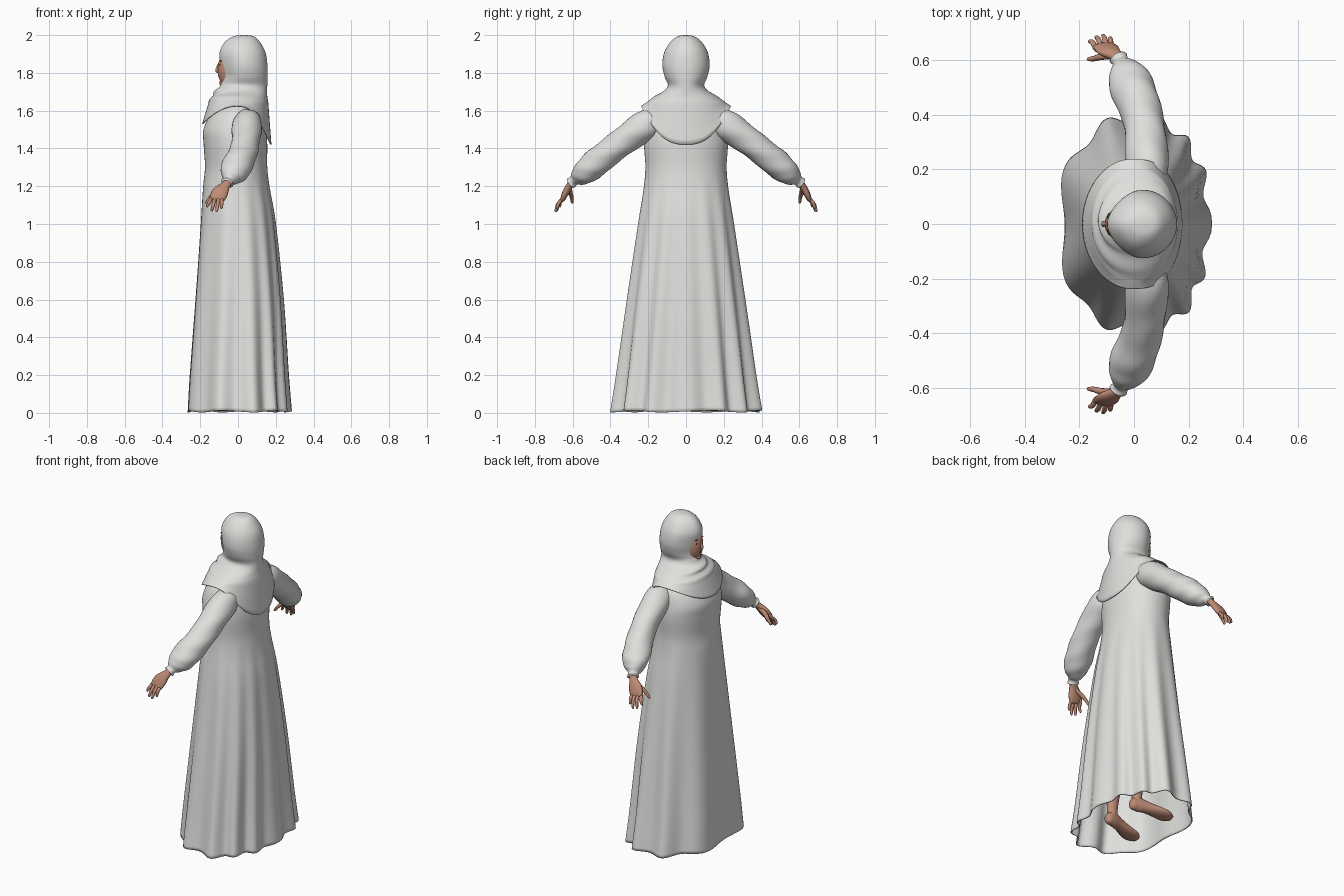
import bpy, bmesh
from math import sin, cos, pi, copysign
from mathutils import Vector

cube = bpy.data.objects.get("Cube")
if cube:
    bpy.data.objects.remove(cube)


def material(name, rgb):
    m = bpy.data.materials.new(name)
    m.use_nodes = True
    col = (*rgb, 1)
    m.diffuse_color = col
    bsdf = m.node_tree.nodes["Principled BSDF"]
    bsdf.inputs["Base Color"].default_value = col
    bsdf.inputs["Roughness"].default_value = 0.8
    return m


CLOTH = material("light grey cloth", (0.74, 0.74, 0.72))
SKIN = material("warm skin", (0.52, 0.26, 0.18))
LIPS = material("rose lips", (0.4, 0.13, 0.1))
DARK = material("dark brown", (0.05, 0.03, 0.02))


def smooth_rows(rows, n):
    """Catmull-Rom interpolation through tuples of numbers."""
    rows = [Vector(r) for r in rows]
    out = []
    for i in range(len(rows) - 1):
        a, b, c, d = (rows[max(0, min(len(rows) - 1, i + k))] for k in (-1, 0, 1, 2))
        for j in range(n):
            t = j / n
            out.append(b + (c - a) * (t / 2) + (a * 2 - b * 5 + c * 4 - d) * (t * t / 2)
                       + (b * 3 - a - c * 3 + d) * (t ** 3 / 2))
    return out + [rows[-1]]


def finish(name, bm, mat):
    for f in bm.faces:
        f.smooth = True
    me = bpy.data.meshes.new(name)
    bm.to_mesh(me)
    bm.free()
    me.materials.append(mat)
    ob = bpy.data.objects.new(name, me)
    bpy.context.collection.objects.link(ob)
    return ob


def skin_rings(name, rings, mat, cap_start=True, cap_end=True):
    """Join rings of points into one smooth surface."""
    bm = bmesh.new()
    loops = [[bm.verts.new(p) for p in ring] for ring in rings]
    n = len(loops[0])
    for a, b in zip(loops, loops[1:]):
        for i in range(n):
            bm.faces.new((a[i], a[(i + 1) % n], b[(i + 1) % n], b[i]))
    if cap_start:
        bm.faces.new(loops[0])
    if cap_end:
        bm.faces.new(loops[-1])
    bmesh.ops.recalc_face_normals(bm, faces=bm.faces)
    return finish(name, bm, mat)


def tube(name, rows, mat, wide=(1, 0, 0), side=1, segs=16, n=4, wrinkle=0):
    """Rows are x, y, z, half width, half depth; side mirrors across y."""
    rows = smooth_rows(rows, n)
    last = len(rows) - 1
    rings = []
    for i, r in enumerate(rows):
        d = Vector((rows[min(i + 1, last)] - rows[max(i - 1, 0)])[:3]).normalized()
        u = Vector(wide)
        u = (u - d * u.dot(d)).normalized()
        v = d.cross(u)
        ring = []
        for k in range(segs):
            a = 2 * pi * k / segs
            w = 1 + wrinkle * sin(i * 0.55 + 2 * sin(a)) * cos(a * 2 + i * 0.25)
            p = Vector(r[:3]) + (u * cos(a) * r[3] + v * sin(a) * r[4]) * w
            ring.append((p.x, p.y * side, p.z))
        rings.append(ring)
    return skin_rings(name, rings, mat)


def ball(name, center, size, mat, segs=24):
    bm = bmesh.new()
    bmesh.ops.create_uvsphere(bm, u_segments=segs, v_segments=segs // 2, radius=1)
    ob = finish(name, bm, mat)
    ob.location, ob.scale = center, size


def thicken(ob, amount):
    mod = ob.modifiers.new("cloth thickness", "SOLIDIFY")
    mod.thickness = amount
    mod.offset = -1


def power(v, e):
    return copysign(abs(v) ** e, v)


# Dress: flared shell with folds that deepen toward the hem (z, front x, back x, half width)
SEGS = 156
dress_rows = [(.008, -.282, .28, .405), (.2, -.27, .265, .375), (.6, -.237, .24, .318),
              (1, -.203, .2, .258), (1.19, -.187, .168, .226), (1.3, -.175, .155, .215),
              (1.42, -.182, .155, .222), (1.5, -.183, .148, .215), (1.58, -.145, .138, .19),
              (1.64, -.09, .12, .13), (1.67, -.06, .1, .08)]
rings = []
for z, x0, x1, ry in smooth_rows(dress_rows, 6):
    t = max(0, (1.26 - z) / 1.25) ** 0.8
    ring = []
    for k in range(SEGS):
        a = 2 * pi * k / SEGS
        e = 2 / (2.1 + 0.2 * t * (1 + cos(a)))
        fold = cos(11 * a + 4.5 * sin(a)) + 0.25 * sin(5 * a + 1)
        f = 1 + 0.05 * t * (fold - 0.8)
        x = (x0 + x1) / 2 + (x1 - x0) / 2 * power(cos(a), e) * f
        lift = 0.005 * sin(6 * a) * max(0, 1 - z * 5)
        ring.append((x, ry * power(sin(a), e) * f, z + lift))
    rings.append(ring)
thicken(skin_rings("dress", rings, CLOTH, cap_start=False), 0.006)

# Head scarf: hood, wrapped neck and cape with a rim that dips at front and back
scarf_rows = [(2, .02, .046, .008), (1.993, -.025, .085, .045), (1.965, -.068, .115, .082),
              (1.91, -.097, .145, .115), (1.84, -.093, .156, .125), (1.78, -.087, .157, .113),
              (1.735, -.095, .155, .096), (1.705, -.12, .154, .118), (1.675, -.14, .155, .168),
              (1.645, -.155, .16, .208)]
rings = []
for z, x0, x1, ry in smooth_rows(scarf_rows, 5):
    taper = 0.25 * min(1, max(0, (z - 1.72) / 0.06))
    ring = []
    for k in range(96):
        a = 2 * pi * k / 96
        drape = max(0, 1 - abs(z - 1.69) / 0.06) * max(0, .3 - cos(a))
        f = 1 + 0.045 * drape * sin(z * 130 + 2.5 * sin(a))
        x = (x0 + x1) / 2 + (x1 - x0) / 2 * cos(a) * f
        ring.append((x, ry * sin(a) * f * (1 - taper * max(0, -cos(a)) ** 2), z))
    rings.append(ring)
for step in range(1, 9):
    t = step / 8
    back, front = .16 + .017 * t, -.155 - .035 * t
    ring = []
    for k in range(96):
        a = 2 * pi * k / 96
        s, c = abs(sin(a)), cos(a)
        rim = 1.42 + .205 * s ** 2.5 if c > 0 else 1.53 + .095 * s * s
        reach = power(c, 1 - .25 * t) if c > 0 else c
        x = (front + back) / 2 + (back - front) / 2 * reach
        ring.append((x, (.208 + .03 * t) * sin(a), 1.645 + (rim - 1.645) * t))
    rings.append(ring)
thicken(skin_rings("head_scarf", rings, CLOTH, cap_end=False), 0.005)

# Face showing through the hood
ball("face", (-.038, 0, 1.818), (.069, .063, .108), SKIN, 32)
tube("nose", [(-.1, 0, 1.85, .005, .005), (-.108, 0, 1.828, .008, .007),
              (-.112, 0, 1.812, .011, .008), (-.105, 0, 1.803, .008, .006)],
     SKIN, wide=(0, 1, 0), segs=12)
ball("chin", (-.083, 0, 1.748), (.016, .022, .016), SKIN)
ball("upper_lip", (-.1, 0, 1.785), (.006, .018, .004), LIPS, 16)
ball("lower_lip", (-.098, 0, 1.778), (.006, .015, .005), LIPS, 16)

for side, label in ((-1, "left"), (1, "right")):
    ball(label + "_eye", (-.093, side * .025, 1.843), (.006, .011, .005), DARK, 12)
    ball(label + "_eyebrow", (-.092, side * .026, 1.863), (.005, .015, .003), DARK, 12)

    # Full sleeve gathered into a narrow cuff
    tube(label + "_sleeve",
         [(.045, .1, 1.565, .04, .04), (.048, .2, 1.53, .076, .078), (.043, .31, 1.457, .076, .076),
          (.03, .40, 1.385, .076, .073), (0, .48, 1.32, .08, .074), (-.022, .538, 1.274, .074, .064),
          (-.04, .574, 1.245, .048, .046), (-.048, .592, 1.231, .03, .028),
          (-.057, .607, 1.218, .034, .031)],
         CLOTH, side=side, segs=32, n=6, wrinkle=0.045)

    # Hand: palm, four fingers and a thumb
    tube(label + "_palm",
         [(-.045, .592, 1.232, .022, .018), (-.065, .615, 1.205, .025, .018),
          (-.092, .635, 1.17, .042, .018), (-.11, .65, 1.138, .041, .014),
          (-.115, .656, 1.126, .032, .008)],
         SKIN, side=side)
    fingers = [("index_finger", -.142, .646, -.162, .668, 1.088),
               ("middle_finger", -.122, .652, -.138, .683, 1.067),
               ("ring_finger", -.102, .654, -.113, .689, 1.063),
               ("little_finger", -.084, .65, -.088, .68, 1.08)]
    for name, bx, by, tx, ty, tz in fingers:
        tube(label + "_" + name,
             [(bx + .008, by - .01, 1.155, .009, .009), (bx, by, 1.135, .01, .01),
              ((bx + tx) / 2, (by + ty) / 2 + .008, (1.135 + tz) / 2 + .004, .0095, .0095),
              (tx, ty, tz + .008, .007, .007), (tx, ty, tz, .002, .002)],
             SKIN, side=side, segs=10)
    tube(label + "_thumb",
         [(-.08, .615, 1.19, .014, .012), (-.12, .612, 1.165, .014, .012),
          (-.147, .605, 1.14, .01, .01), (-.166, .603, 1.115, .007, .007),
          (-.169, .603, 1.109, .002, .002)],
         SKIN, side=side, segs=10)

    # Bare leg and foot under the dress
    tube(label + "_leg",
         [(.02, .09, .95, .08, .08), (.03, .095, .55, .055, .055), (.055, .1, .38, .056, .052),
          (.07, .108, .14, .034, .03), (.068, .11, .05, .036, .029)],
         SKIN, side=side)
    tube(label + "_foot",
         [(.115, .105, .04, .008, .012), (.104, .106, .042, .026, .03), (.065, .111, .055, .032, .045),
          (.01, .124, .049, .036, .034), (-.07, .143, .034, .05, .024), (-.115, .15, .027, .049, .018),
          (-.145, .154, .022, .026, .011)],
         SKIN, wide=(0, 1, 0), side=side)
